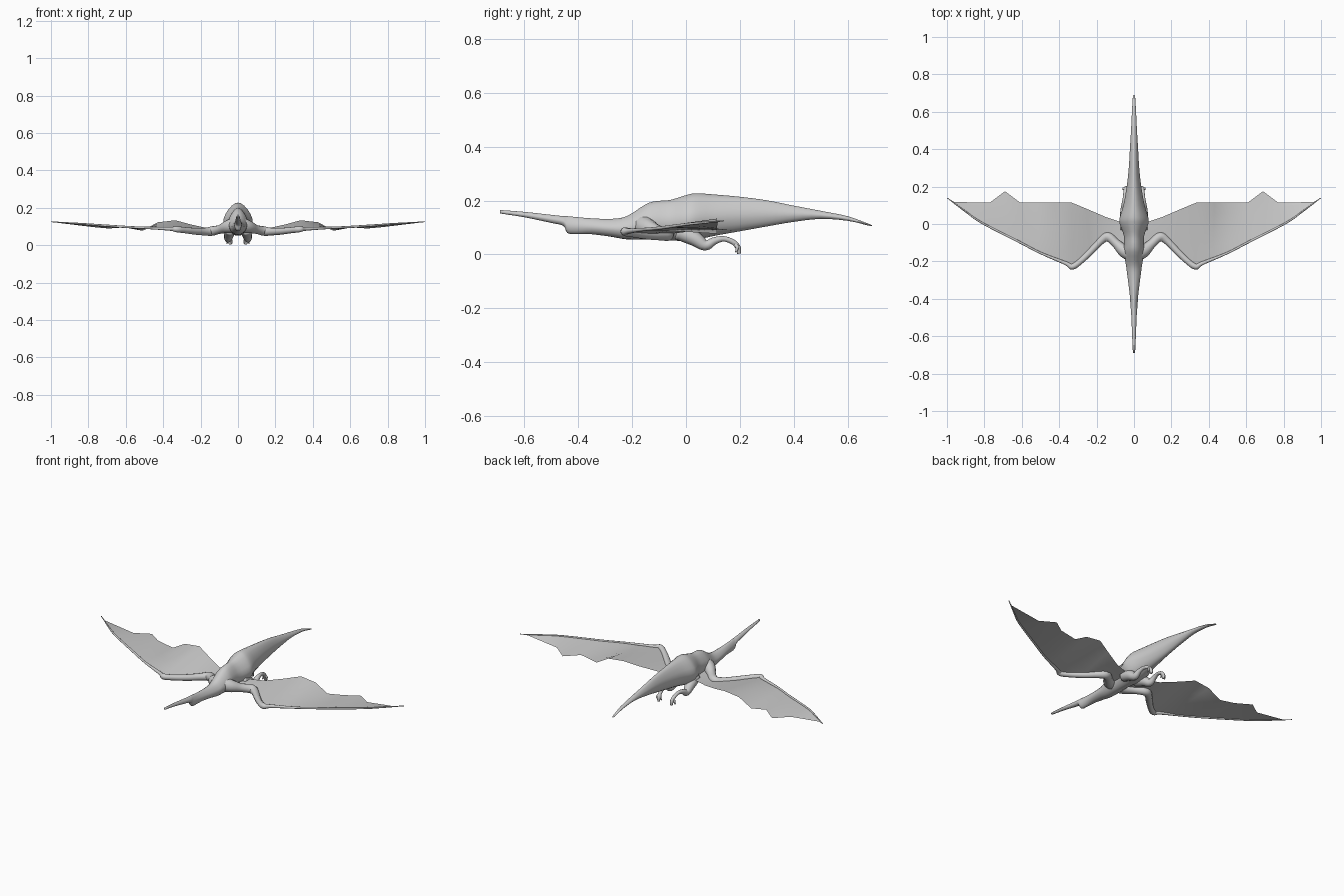
import bpy, math
from mathutils import Vector


def spline(rows, n):
    """Catmull-Rom interpolation through rows of numbers."""
    out = []
    for i in range(len(rows) - 1):
        a, b, c, d = (rows[max(0, min(len(rows) - 1, i + k))] for k in (-1, 0, 1, 2))
        for s in range(n):
            t = s / n
            out.append([0.5 * (2 * q + (r - p) * t + (2 * p - 5 * q + 4 * r - u) * t * t
                               + (3 * q - p - 3 * r + u) * t ** 3)
                        for p, q, r, u in zip(a, b, c, d)])
    out.append(list(rows[-1]))
    return out


def make(name, verts, faces, mirror=False):
    me = bpy.data.meshes.new(name)
    me.from_pydata(verts, [], faces)
    ob = bpy.data.objects.new(name, me)
    bpy.context.collection.objects.link(ob)
    me.polygons.foreach_set("use_smooth", [True] * len(me.polygons))
    if mirror:
        m = ob.modifiers.new("Mirror", 'MIRROR')
        m.use_clip = False
        m.use_mirror_merge = False
    return ob


def skin_rings(rings):
    n = len(rings[0])
    faces = [(i * n + j, i * n + (j + 1) % n, (i + 1) * n + (j + 1) % n, (i + 1) * n + j)
             for i in range(len(rings) - 1) for j in range(n)]
    faces += [tuple(range(n))[::-1], tuple(range((len(rings) - 1) * n, len(rings) * n))]
    return [v for r in rings for v in r], faces


def limb(name, path, n=4, sides=12):
    """Round mirrored tube through (x, y, z, radius) points."""
    pts = spline(path, n)
    rings = []
    for i, p in enumerate(pts):
        a, b = pts[max(0, i - 1)], pts[min(len(pts) - 1, i + 1)]
        t = (Vector(b[:3]) - Vector(a[:3])).normalized()
        u = t.cross(Vector((0, 0, 1))).normalized()
        v = u.cross(t)
        rings.append([Vector(p[:3]) + p[3] * (u * math.cos(k) + v * math.sin(k))
                      for k in (2 * math.pi * j / sides for j in range(sides))])
    return make(name, *skin_rings(rings), mirror=True)


# Body with snout, neck and tail: y, top z, bottom z, half width
profile = [
    (-0.69, 0.165, 0.152, 0.006), (-0.60, 0.158, 0.138, 0.010), (-0.50, 0.147, 0.117, 0.014),
    (-0.455, 0.142, 0.106, 0.017), (-0.44, 0.142, 0.079, 0.019), (-0.40, 0.138, 0.075, 0.021),
    (-0.35, 0.134, 0.075, 0.026), (-0.28, 0.132, 0.066, 0.035), (-0.22, 0.142, 0.056, 0.043),
    (-0.15, 0.186, 0.055, 0.054), (-0.11, 0.198, 0.055, 0.053), (-0.06, 0.202, 0.052, 0.055),
    (0.0, 0.220, 0.050, 0.076), (0.035, 0.227, 0.053, 0.076), (0.10, 0.223, 0.068, 0.057),
    (0.20, 0.214, 0.086, 0.039), (0.30, 0.201, 0.104, 0.028), (0.40, 0.181, 0.121, 0.022),
    (0.50, 0.162, 0.132, 0.016), (0.60, 0.142, 0.125, 0.011), (0.67, 0.117, 0.109, 0.007),
    (0.69, 0.109, 0.105, 0.003)]
rings = []
for y, top, bot, w in spline(profile, 3):
    ring = []
    for j in range(20):
        a = 2 * math.pi * j / 20
        s = math.sin(a)
        ring.append((w * math.cos(a) * (1 - 0.3 * max(0, s)), y,
                     (top + bot) / 2 - s * (bot - top) / 2))
    rings.append(ring)
make("body", *skin_rings(rings))

# Wing arm: shoulder, elbow, wrist, then the long finger to the tip
limb("wing_arm", [
    (0.00, -0.16, 0.110, 0.045), (0.05, -0.145, 0.10, 0.036), (0.095, -0.105, 0.085, 0.024),
    (0.14, -0.068, 0.075, 0.025), (0.18, -0.093, 0.072, 0.020), (0.23, -0.145, 0.074, 0.018),
    (0.285, -0.198, 0.080, 0.016), (0.33, -0.228, 0.085, 0.016), (0.365, -0.210, 0.087, 0.010),
    (0.50, -0.155, 0.093, 0.006), (0.61, -0.098, 0.098, 0.006), (0.81, 0.004, 0.112, 0.005),
    (0.90, 0.066, 0.118, 0.004), (0.998, 0.139, 0.125, 0.002)])

# Wing membrane: leading edge points matched with the jagged trailing edge
lead = [(0.04, -0.12, 0.09), (0.14, -0.07, 0.075), (0.235, -0.15, 0.074), (0.33, -0.225, 0.085),
        (0.42, -0.19, 0.088), (0.51, -0.15, 0.093), (0.61, -0.098, 0.098), (0.70, -0.053, 0.104),
        (0.80, 0.0, 0.111), (0.92, 0.081, 0.119), (1.0, 0.14, 0.125)]
trail = [(0.04, 0.0, 0.085), (0.15, 0.037, 0.088), (0.25, 0.08, 0.11), (0.335, 0.115, 0.133),
         (0.43, 0.115, 0.122), (0.51, 0.115, 0.077), (0.61, 0.115, 0.095), (0.69, 0.175, 0.089),
         (0.77, 0.115, 0.096), (0.96, 0.117, 0.119), (1.0, 0.141, 0.125)]
rows = 5
verts = [Vector(a).lerp(Vector(b), k / rows) for a, b in zip(lead, trail) for k in range(rows + 1)]
r = rows + 1
make("wing_membrane", verts,
     [(i * r + k, (i + 1) * r + k, (i + 1) * r + k + 1, i * r + k + 1)
      for i in range(len(lead) - 1) for k in range(rows)], mirror=True)

# Hind legs folded backward
limb("hind_leg", [
    (0.042, -0.03, 0.085, 0.030), (0.048, 0.03, 0.060, 0.028), (0.053, 0.072, 0.034, 0.020),
    (0.053, 0.105, 0.050, 0.014), (0.050, 0.14, 0.058, 0.010), (0.046, 0.175, 0.046, 0.010),
    (0.043, 0.193, 0.026, 0.010), (0.042, 0.197, 0.003, 0.007)])

# Clawed toes
for i, (dx, y, z) in enumerate([(-0.012, 0.185, 0.008), (0.014, 0.185, 0.008)]):
    limb(f"toe_{i + 1}", [(0.045, 0.18, 0.042, 0.007), (0.045 + dx * 0.8, 0.19, 0.026, 0.006),
                          (0.045 + dx, y, z, 0.003)])
